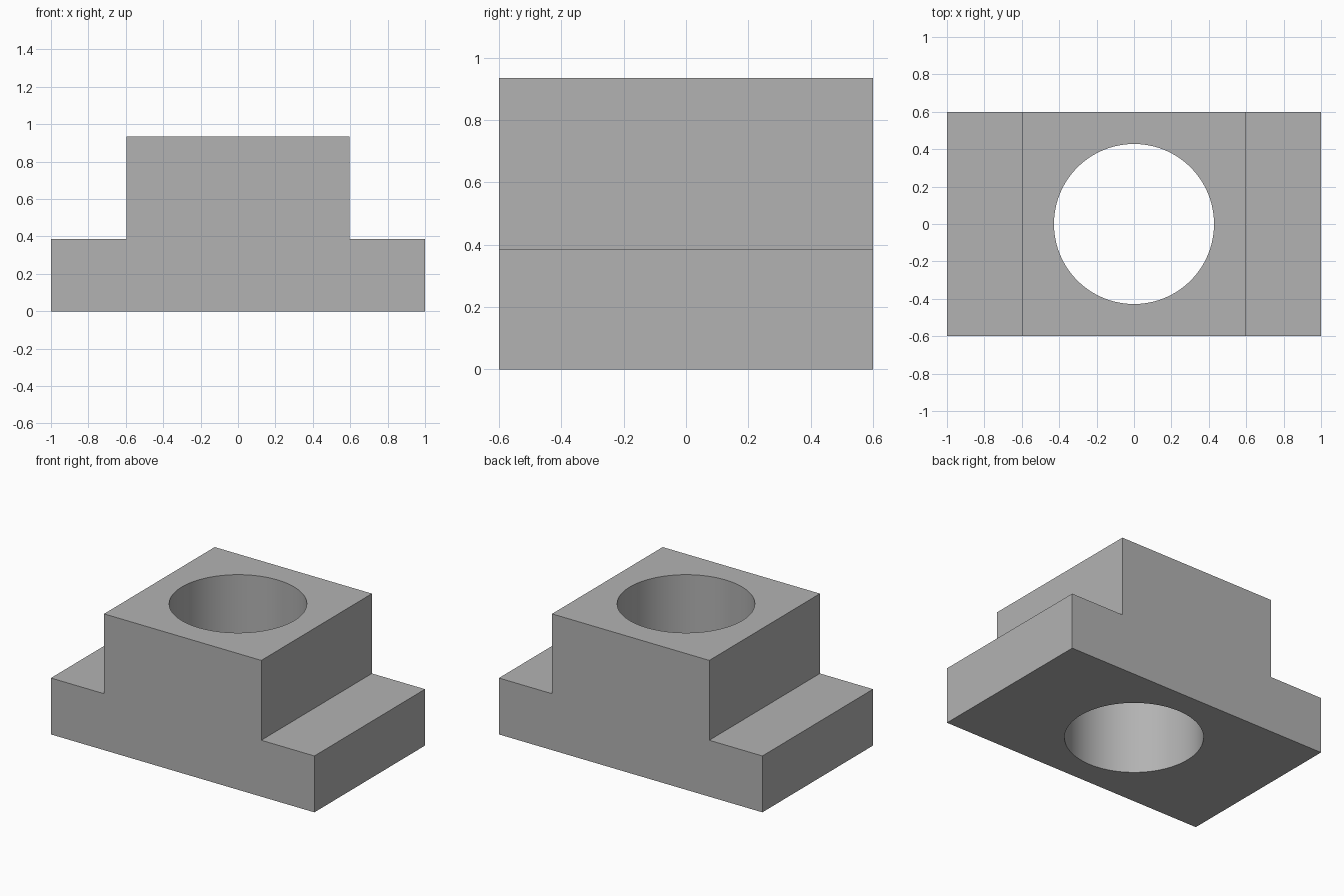
import bpy, bmesh, math

if "Cube" in bpy.data.objects:
    bpy.data.objects.remove(bpy.data.objects["Cube"])

DEPTH, HOLE_RADIUS = 1.2, 0.428
BASE_Z, TOP_Z = 0.387, 0.935

grey = bpy.data.materials.new("plain grey")
grey.diffuse_color = (0.45, 0.45, 0.45, 1)
grey.use_nodes = True
grey.node_tree.nodes["Principled BSDF"].inputs["Base Color"].default_value = grey.diffuse_color

# Stepped block: T-shaped profile extruded front to back
right = [(1, 0), (1, BASE_Z), (0.597, BASE_Z), (0.597, TOP_Z)]
profile = right + [(-x, z) for x, z in reversed(right)]
bm = bmesh.new()
face = bm.faces.new([bm.verts.new((x, -DEPTH / 2, z)) for x, z in profile])
ext = bmesh.ops.extrude_face_region(bm, geom=[face])
bmesh.ops.translate(bm, vec=(0, DEPTH, 0),
                    verts=[v for v in ext["geom"] if isinstance(v, bmesh.types.BMVert)])
bmesh.ops.recalc_face_normals(bm, faces=bm.faces)
mesh = bpy.data.meshes.new("stepped_block")
bm.to_mesh(mesh)
bm.free()
mesh.materials.append(grey)
block = bpy.data.objects.new("stepped_block", mesh)
bpy.context.collection.objects.link(block)

# Round vertical through-hole
bpy.ops.mesh.primitive_cylinder_add(vertices=96, radius=HOLE_RADIUS, depth=2,
                                    location=(0, 0, TOP_Z / 2))
cutter = bpy.context.object
cutter.name = "hole_cutter"
cutter.hide_render = True
cutter.data.materials.append(grey)
cut = block.modifiers.new("through_hole", 'BOOLEAN')
cut.operation = 'DIFFERENCE'
cut.solver = 'EXACT'
cut.object = cutter

# Bake the cut, then smooth the bore while keeping edges sharp
bpy.ops.object.select_all(action='DESELECT')
block.select_set(True)
bpy.context.view_layer.objects.active = block
bpy.ops.object.modifier_apply(modifier=cut.name)
bpy.data.objects.remove(cutter, do_unlink=True)
bpy.ops.object.shade_smooth_by_angle(angle=math.radians(30))
